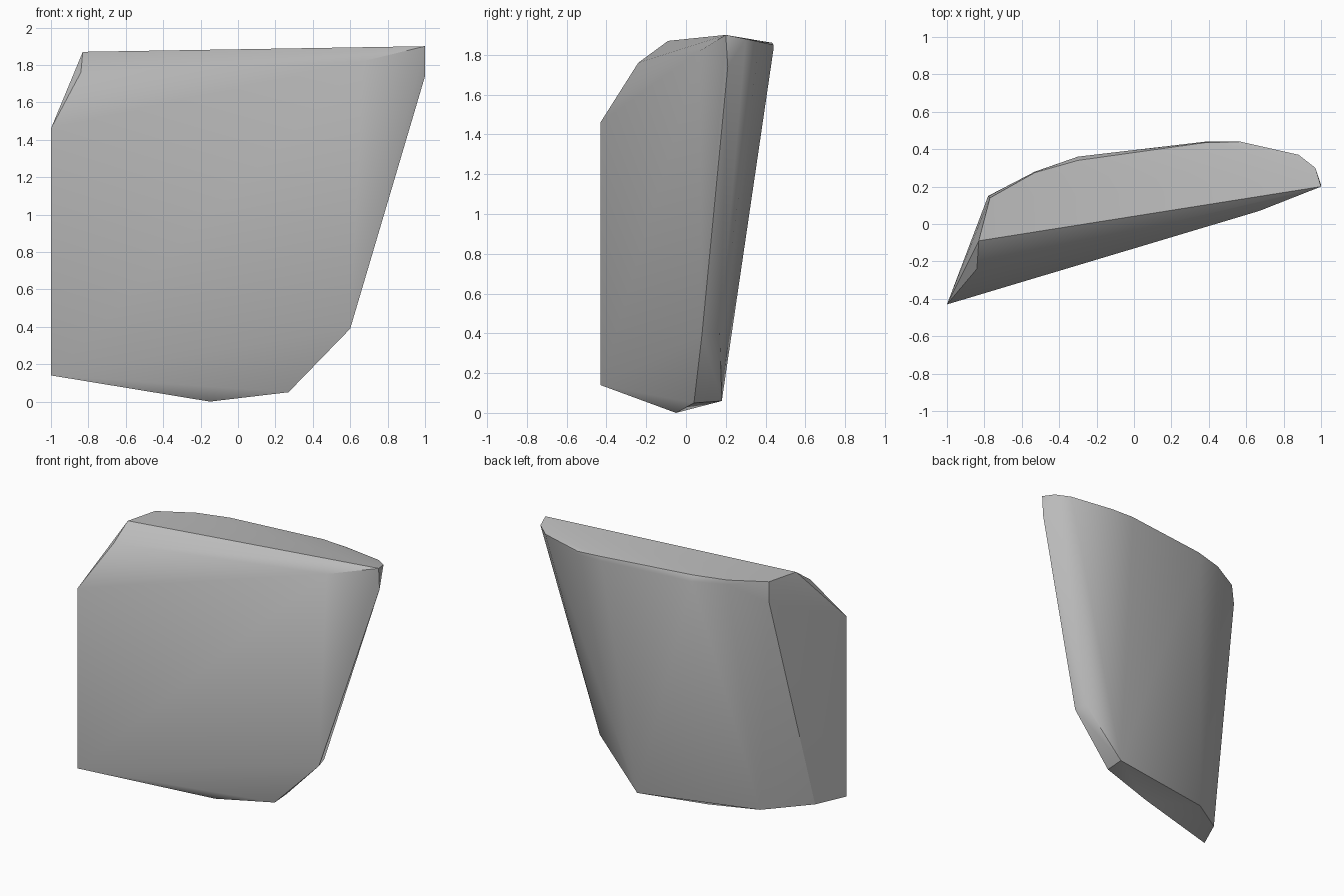
import bpy
import bmesh
import math

cube = bpy.data.objects.get("Cube")
if cube:
    bpy.data.objects.remove(cube, do_unlink=True)

# Plain grey stone
stone = bpy.data.materials.new("grey_stone")
stone.use_nodes = True
grey = (0.5, 0.5, 0.5, 1)
stone.diffuse_color = grey
stone.node_tree.nodes["Principled BSDF"].inputs["Base Color"].default_value = grey

# Rings of corners of the broken slab
front_face = [(-1, -.43, .14), (-1, -.43, 1.46), (-.84, -.24, 1.76),
              (.67, .07, 1.82), (1, .21, 1.74), (.6, .08, .39)]
top_rim = [(-.83, -.09, 1.87), (1, .2, 1.9), (.97, .3, 1.88), (.88, .37, 1.865),
           (.57, .44, 1.85), (.38, .435, 1.86), (-.3, .34, 1.87),
           (-.53, .275, 1.87), (-.77, .14, 1.87)]
back_rim = [(-.78, .15, 1.72), (-.53, .28, 1.84), (-.3, .36, 1.83),
            (.38, .44, 1.83), (.57, .44, 1.83), (.58, .17, .4)]
base_rim = [(-.15, -.05, 0), (.27, .04, .05), (.27, .18, .06),
            (-.6, 0, .1), (-.9, -.21, .14)]

# Wrap the corners in a convex shell
bm = bmesh.new()
for corner in front_face + top_rim + back_rim + base_rim:
    bm.verts.new(corner)
hull = bmesh.ops.convex_hull(bm, input=bm.verts)
loose = [v for v in bm.verts if not v.link_faces]
bmesh.ops.delete(bm, geom=loose, context='VERTS')
bmesh.ops.dissolve_limit(bm, angle_limit=math.radians(1),
                         verts=bm.verts, edges=bm.edges)
bmesh.ops.recalc_face_normals(bm, faces=bm.faces)

mesh = bpy.data.meshes.new("rock_slab")
bm.to_mesh(mesh)
bm.free()
mesh.materials.append(stone)
slab = bpy.data.objects.new("rock_slab", mesh)
bpy.context.collection.objects.link(slab)

# Soft faces with crisp broken edges
bpy.ops.object.select_all(action='DESELECT')
bpy.context.view_layer.objects.active = slab
slab.select_set(True)
bpy.ops.object.shade_smooth_by_angle(angle=math.radians(30))
